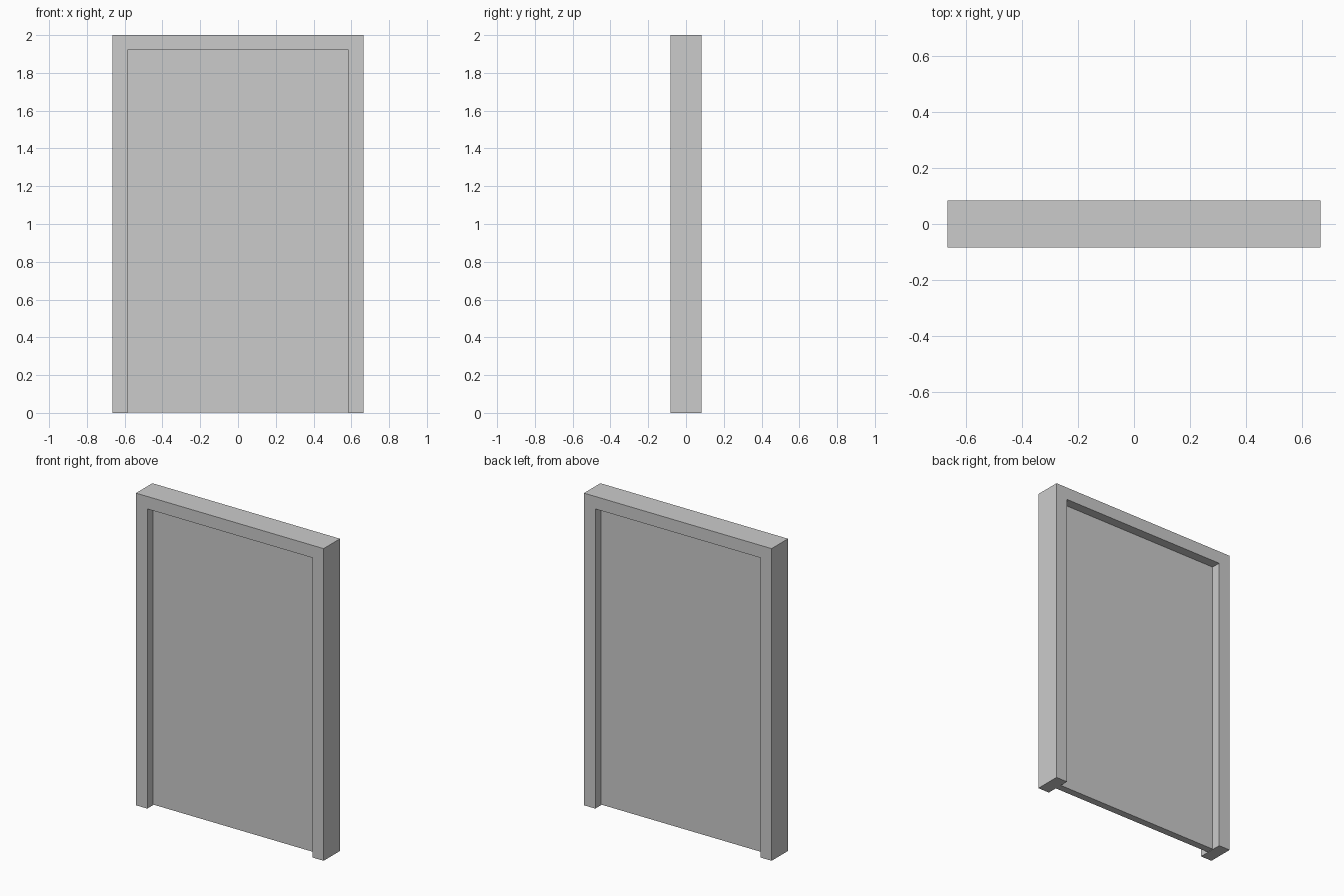
import bpy, bmesh

if "Cube" in bpy.data.objects:
    bpy.data.objects.remove(bpy.data.objects["Cube"])

W, H, D = 0.665, 2.0, 0.083      # outer half width, height, half depth
IW, IH = 0.585, 1.92             # opening half width and height
PANEL_D = 0.023                  # half thickness of the door panel


def extruded(name, outline, half_depth):
    """Extrude an (x, z) outline symmetrically along y."""
    bm = bmesh.new()
    face = bm.faces.new([bm.verts.new((x, -half_depth, z)) for x, z in outline])
    geom = bmesh.ops.extrude_face_region(bm, geom=[face])["geom"]
    verts = [g for g in geom if isinstance(g, bmesh.types.BMVert)]
    bmesh.ops.translate(bm, verts=verts, vec=(0, 2 * half_depth, 0))
    bmesh.ops.recalc_face_normals(bm, faces=bm.faces)
    mesh = bpy.data.meshes.new(name)
    bm.to_mesh(mesh)
    bm.free()
    obj = bpy.data.objects.new(name, mesh)
    bpy.context.collection.objects.link(obj)
    return obj


# Frame: two jambs and a head in one upside-down U
extruded("door_frame", [(-W, 0), (-IW, 0), (-IW, IH), (IW, IH),
                        (IW, 0), (W, 0), (W, H), (-W, H)], D)

# Door panel, recessed equally on both sides
extruded("door_panel", [(-IW, 0.003), (IW, 0.003), (IW, IH), (-IW, IH)], PANEL_D)
